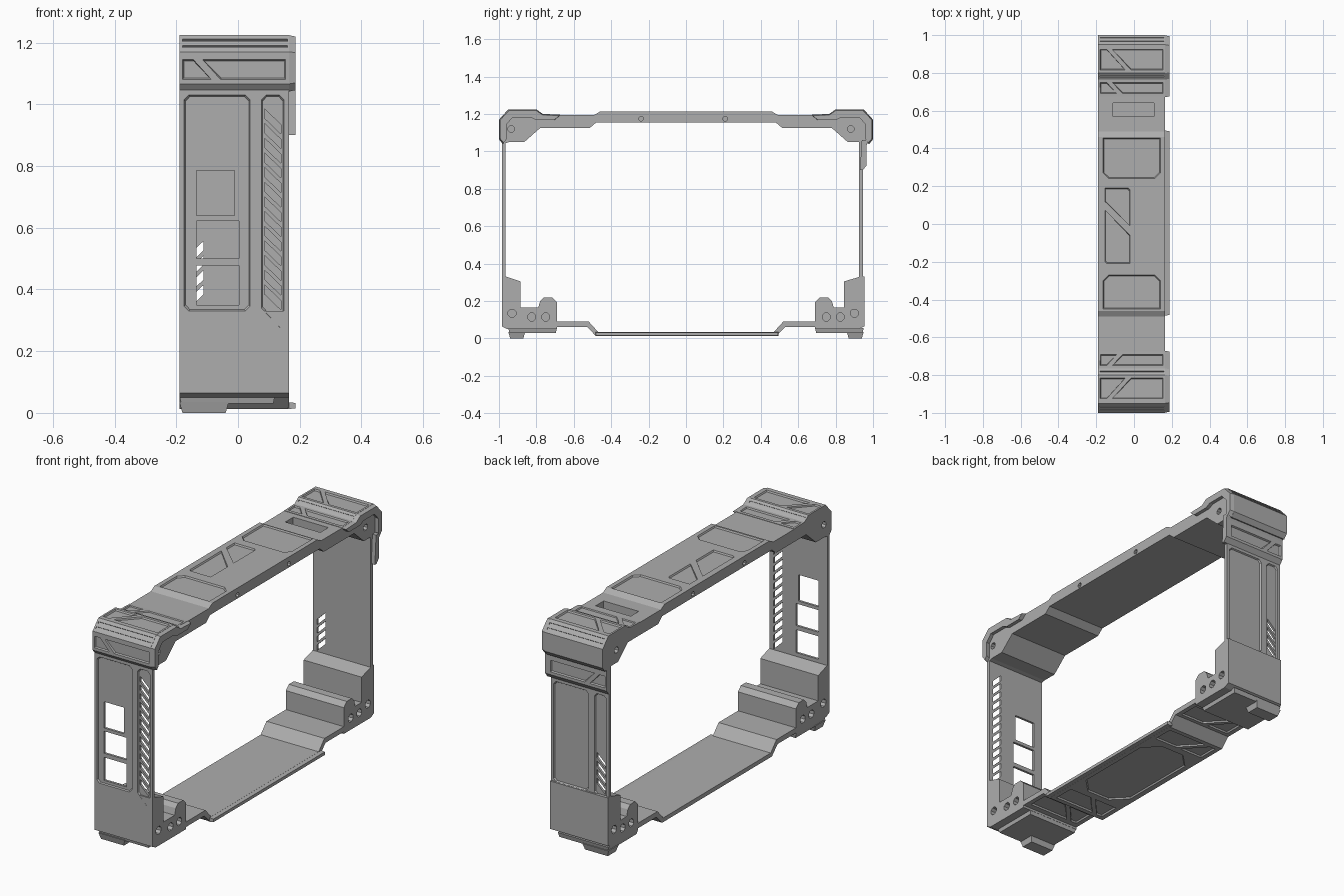
import bpy, bmesh

if "Cube" in bpy.data.objects:
    bpy.data.objects.remove(bpy.data.objects["Cube"], do_unlink=True)

grey = bpy.data.materials.new("painted_grey_metal")
grey.use_nodes = True
grey.diffuse_color = (0.42, 0.42, 0.42, 1)
grey.node_tree.nodes["Principled BSDF"].inputs["Base Color"].default_value = grey.diffuse_color

L, R, LIP = -0.19, 0.165, 0.187   # side edges of the frame and of its lips


def add_prism(bm, poly, axis, a, b, taper=0.0):
    """Extrude a 2D outline along an axis; the far ring can be inset by taper."""
    us, vs = [p[0] for p in poly], [p[1] for p in poly]
    cu, cv = (min(us) + max(us)) / 2, (min(vs) + max(vs)) / 2
    ku = 1 - 2 * taper / (max(us) - min(us))
    kv = 1 - 2 * taper / (max(vs) - min(vs))

    def place(u, v, w):
        return {"x": (w, u, v), "y": (u, w, v), "z": (u, v, w)}[axis]
    near = [bm.verts.new(place(u, v, a)) for u, v in poly]
    far = [bm.verts.new(place(cu + (u - cu) * ku, cv + (v - cv) * kv, b)) for u, v in poly]
    bm.faces.new(near)
    bm.faces.new(far[::-1])
    for i in range(len(poly)):
        j = (i + 1) % len(poly)
        bm.faces.new((near[i], far[i], far[j], near[j]))


def build(name, *prisms):
    bm = bmesh.new()
    for p in prisms:
        add_prism(bm, *p)
    bmesh.ops.recalc_face_normals(bm, faces=bm.faces)
    mesh = bpy.data.meshes.new(name)
    bm.to_mesh(mesh)
    bm.free()
    mesh.materials.append(grey)
    obj = bpy.data.objects.new(name, mesh)
    bpy.context.collection.objects.link(obj)
    return obj


def cut(obj, prisms):
    cutter = build("cutter", *prisms)
    mod = obj.modifiers.new("cut", "BOOLEAN")
    mod.operation, mod.solver, mod.object = "DIFFERENCE", "EXACT", cutter
    bpy.context.view_layer.objects.active = obj
    bpy.ops.object.modifier_apply(modifier=mod.name)
    bpy.data.objects.remove(cutter, do_unlink=True)


def box(u0, u1, v0, v1, c=0.0):
    """Rectangle outline with chamfered corners."""
    if not c:
        return [(u0, v0), (u1, v0), (u1, v1), (u0, v1)]
    return [(u0 + c, v0), (u1 - c, v0), (u1, v0 + c), (u1, v1 - c),
            (u1 - c, v1), (u0 + c, v1), (u0, v1 - c), (u0, v0 + c)]


def split_pair(outer, inner, x0=-0.18, x1=0.155):
    """Two inset outlines parted by a diagonal bar."""
    run = abs(outer - inner) * 0.9
    m = x0 + 0.035
    return [[(x0, inner), (x0, outer), (m, outer), (m + run, inner)],
            [(m + 0.03, outer), (x1, outer), (x1, inner), (m + run + 0.03, inner)]]


def pocket(poly, axis, level, depth=0.008):
    """Sloped-wall recess; negative depth cuts towards the positive axis."""
    lift = 0.001 if depth > 0 else -0.001
    return (poly, axis, level + lift, level - depth, 0.005)


def disc(u, v, r):
    k = r * 0.414
    return [(u + a * r + 0, v + b * k) if abs(a) == 1 and c else (u + a * k, v + b * r)
            for a, b, c in ((1, -1, 1), (1, 1, 1), (1, 1, 0), (-1, 1, 0),
                            (-1, 1, 1), (-1, -1, 1), (-1, -1, 0), (1, -1, 0))]


def side_holes(centres, r):
    return [(disc(y, z, r), "x", x, x + d) for y, z in centres
            for x, d in ((R + 0.01, -0.05), (L - 0.01, 0.05))]


def groove(y, z, r=0.007):
    return ([(y - r, z), (y, z - r), (y + r, z), (y, z + r)], "x", L + 0.01, R - 0.005)


# Top rail
def both(half):
    return half + [(-y, z) for y, z in reversed(half)]


rail = build("top_rail", (both([(-0.68, 1.195), (-0.49, 1.195), (-0.46, 1.213)])
                          + [(0.68, 1.125), (0.515, 1.125), (0.48, 1.155),
                             (-0.48, 1.155), (-0.515, 1.125), (-0.68, 1.125)], "x", L, R))
cut(rail, [
    pocket([(-0.165, 0.455), (-0.165, 0.27), (-0.135, 0.24), (0.11, 0.24),
            (0.14, 0.27), (0.14, 0.455)], "z", 1.213),
    pocket([(-0.165, -0.45), (-0.165, -0.3), (-0.135, -0.27), (0.11, -0.27),
            (0.14, -0.3), (0.14, -0.45)], "z", 1.213),
    pocket([(-0.155, 0.19), (-0.03, 0.19), (-0.02, 0.18), (-0.02, -0.01), (-0.155, 0.12)], "z", 1.213),
    pocket([(-0.155, 0.075), (-0.02, -0.06), (-0.02, -0.21), (-0.145, -0.21), (-0.155, -0.2)], "z", 1.213),
    (box(-0.11, 0.105, 0.57, 0.64), "z", 1.22, 1.15)]
    + side_holes([(-0.24, 1.175), (0.21, 1.175)], 0.012))

# Corner caps with raised side lips
for s, name in ((-1, "front"), (1, "back")):
    def flip(pts):
        return [(s * y, z) for y, z in pts]
    cap = build(name + "_corner_cap", (flip([
        (1, 1.17), (0.95, 1.225), (0.8, 1.225), (0.765, 1.2), (0.675, 1.197), (0.675, 1.125),
        (0.78, 1.125), (0.865, 1.05), (0.945, 1.05), (0.98, 1.04), (1, 1.065)]), "x", L, R))
    cuts = [pocket([(x, s * y) for x, y in o], "z", z)
            for y0, y1, z in ((0.925, 0.815, 1.225), (0.75, 0.69, 1.2))
            for o in split_pair(y0, y1)]
    cuts += [groove(s * y, z) for y, z in ((0.985, 1.187), (0.966, 1.207), (0.783, 1.213))]
    if s < 0:
        cuts += [pocket(o, "y", -1, -0.008) for o in split_pair(1.145, 1.08)]
    cut(cap, cuts + side_holes([(-0.935, 1.12) if s < 0 else (0.88, 1.12)], 0.017))
    build(name + "_cap_lip", (flip([
        (1, 1.17), (0.95, 1.225), (0.8, 1.225), (0.765, 1.2), (0.67, 1.196), (0.7, 1.17),
        (0.8, 1.17), (0.83, 1.185), (0.93, 1.185), (0.965, 1.145), (0.965, 1.06),
        (0.98, 1.04), (1, 1.065)]), "x", R - 0.005, LIP, 0.006))

# Band hanging below the back cap
band = build("back_cap_band", ([(0.94, 1.06), (0.975, 1.06), (0.965, 1.03), (0.965, 0.925),
                                (0.945, 0.9), (0.93, 0.9)], "x", L, LIP))
cut(band, [pocket(o, "y", 0.965) for o in split_pair(1.005, 0.94)])

# End panels: one outline, turned half round for the back
def end_panel(name, y_out, y_in, turn, top, slots, windows):
    def fx(pts):
        return [(-x - 0.025, z) if turn else (x, z) for x, z in pts]
    d = 0.007 if turn else -0.007
    panel = build(name, (box(L, R, 0.1, 1.06), "y", y_out, y_in))
    cut(panel, [pocket(fx(o), "y", y_out, d) for o in (
        box(-0.175, 0.04, 0.33, top, 0.015),
        [(0.075, 0.34), (0.15, 0.262), (0.15, top - 0.015), (0.135, top),
         (0.09, top), (0.075, top - 0.015)],
        [(-0.165, 0.12), (0.14, 0.12), (0.15, 0.13), (0.15, 0.2), (0.06, 0.295),
         (-0.165, 0.295), (-0.175, 0.285), (-0.175, 0.13)])])
    holes = []
    for i in range(slots):
        z = 0.385 + i * 0.0475
        holes.append([(0.086, z), (0.14, z - 0.052), (0.14, z - 0.022), (0.086, z + 0.03)])
    holes += windows
    cut(panel, [(fx(o), "y", y_out - 0.05, y_out + 0.05) for o in holes])


end_panel("front_panel", -0.985, -0.965, False, 1.03, 13,
          [box(-0.135, -0.012, 0.64, 0.785), box(-0.135, 0.003, 0.5, 0.622),
           box(-0.135, 0.003, 0.35, 0.477)])
end_panel("back_panel", 0.945, 0.925, True, 0.885, 4, [])

# Lower corner blocks with feet
for s, name, out, shelf in ((-1, "front", 0.985, 0.885), (1, "back", 0.955, 0.845)):
    block = build(name + "_lower_block", ([(s * y, z) for y, z in (
        (out, 0.065), (out, 0.33), (out - 0.025, 0.33), (shelf, 0.305), (shelf, 0.165),
        (0.79, 0.165), (0.78, 0.2), (0.76, 0.22), (0.715, 0.22), (0.69, 0.195),
        (0.69, 0.05), (out - 0.03, 0.05))], "x", L, R))
    cut(block, side_holes([(s * (out - 0.055), 0.135), (s * 0.825, 0.115),
                           (s * 0.75, 0.115)], 0.021))
    y0, y1 = sorted((s * 0.69, s * 0.95))
    build(name + "_foot", (box(L, 0.12, y0, y1), "z", 0.055, 0.03, 0.006))
    y0, y1 = sorted((s * 0.86, s * 0.95))
    build(name + "_foot_pad", (box(L, -0.03, y0, y1), "z", 0.035, 0.0, 0.01))

# Bottom rail with its side lip
bottom = build("bottom_rail", (both([(-0.7, 0.09), (-0.52, 0.09), (-0.47, 0.035)])
                               + [(0.7, 0.062), (0.53, 0.062), (0.48, 0.012),
                                  (-0.48, 0.012), (-0.53, 0.062), (-0.7, 0.062)], "x", L, R))
under = [pocket([(-0.16, -0.22), (-0.08, -0.3), (0.06, -0.3), (0.14, -0.22),
                 (0.14, 0.22), (0.06, 0.3), (-0.08, 0.3), (-0.16, 0.22)], "z", 0.012, -0.008)]
for s in (-1, 1):
    under += [pocket([(x, s * y) for x, y in o], "z", z, -0.008)
              for y0, y1, z in ((0.455, 0.34, 0.012), (0.66, 0.55, 0.062))
              for o in split_pair(y0, y1, -0.165, 0.14)]
cut(bottom, under)
build("bottom_rail_lip", (box(-0.485, 0.495, 0.012, 0.035), "x", R - 0.005, LIP, 0.003))
